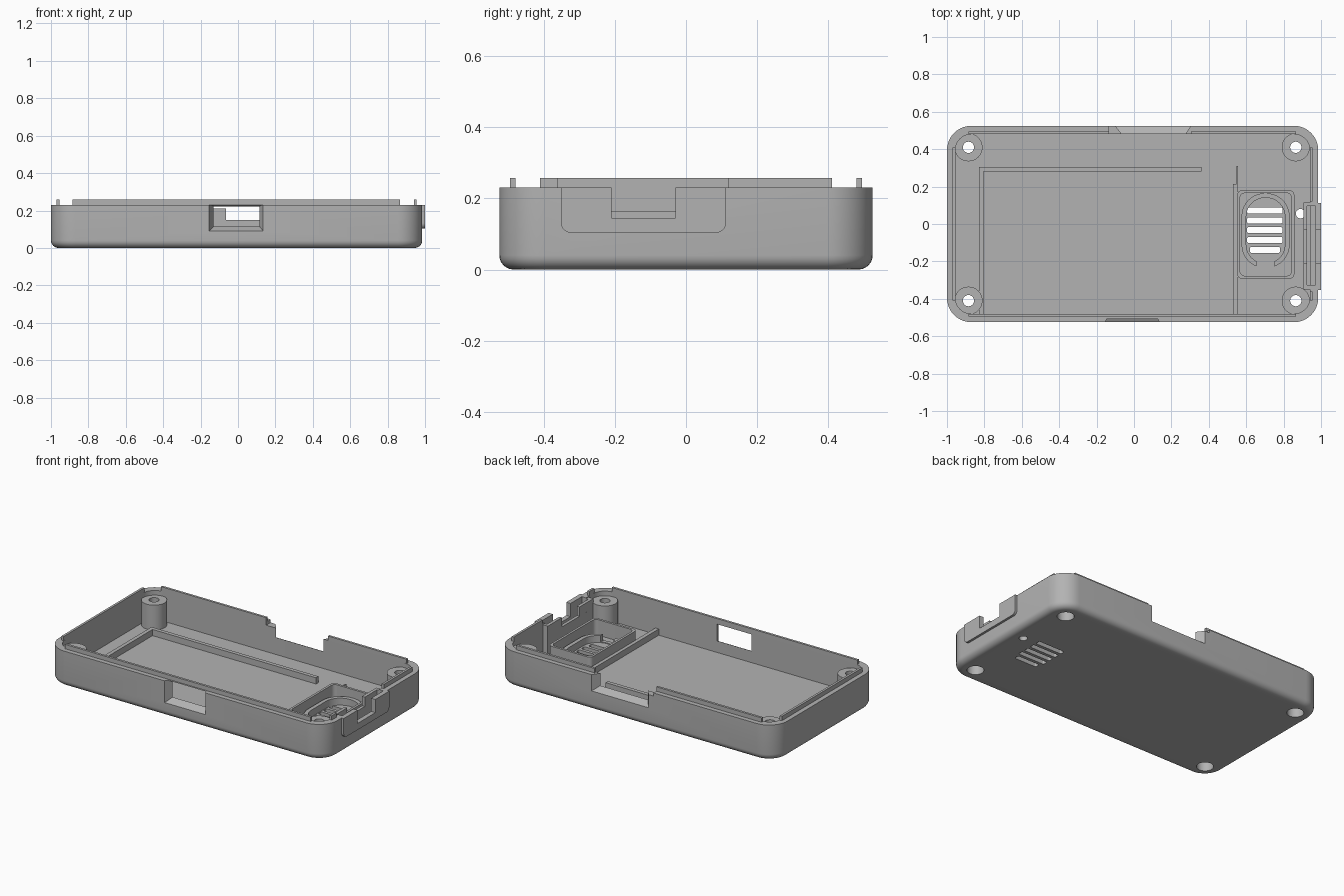
import bpy, bmesh
from math import sin, cos, pi, radians

cube = bpy.data.objects.get("Cube")
if cube:
    bpy.data.objects.remove(cube, do_unlink=True)

grey = bpy.data.materials.new("grey_plastic")
grey.use_nodes = True
grey.diffuse_color = (0.45, 0.45, 0.45, 1)
grey.node_tree.nodes["Principled BSDF"].inputs["Base Color"].default_value = grey.diffuse_color


def loft(name, rings, closed=False):
    """Skin a list of equal rings of 3D points; cap the ends or join them."""
    bm = bmesh.new()
    loops = [[bm.verts.new(p) for p in r] for r in rings]
    n = len(loops[0])
    pairs = list(zip(loops, loops[1:]))
    if closed:
        pairs.append((loops[-1], loops[0]))
    else:
        bm.faces.new(loops[0][::-1])
        bm.faces.new(loops[-1])
    for a, b in pairs:
        for i in range(n):
            j = (i + 1) % n
            bm.faces.new((a[i], a[j], b[j], b[i]))
    bmesh.ops.recalc_face_normals(bm, faces=bm.faces)
    mesh = bpy.data.meshes.new(name)
    bm.to_mesh(mesh)
    bm.free()
    mesh.materials.append(grey)
    ob = bpy.data.objects.new(name, mesh)
    bpy.context.collection.objects.link(ob)
    return ob


def outline(u0, u1, v0, v1, radii=0.0, steps=10):
    """Rectangle outline with a radius per corner, counter-clockwise."""
    if not isinstance(radii, tuple):
        radii = (radii,) * 4
    pts = []
    corners = ((u0, v0, 1, 1), (u1, v0, -1, 1), (u1, v1, -1, -1), (u0, v1, 1, -1))
    for k, ((u, v, su, sv), r) in enumerate(zip(corners, radii)):
        for i in range(steps + 1 if r else 1):
            a = pi + k * pi / 2 + i * pi / 2 / steps
            pts.append((u + r * (su + cos(a)), v + r * (sv + sin(a))) if r else (u, v))
    return pts


def at_z(pts, z):
    return [(u, v, z) for u, v in pts]


def at_y(pts, y):
    return [(u, y, v) for u, v in pts]


def at_x(pts, x):
    return [(x, u, v) for u, v in pts]


def block(name, x0, x1, y0, y1, z0, z1, r=0.0):
    pts = outline(x0, x1, y0, y1, r)
    return loft(name, [at_z(pts, z0), at_z(pts, z1)])


def cylinder(name, x, y, r, z0, z1):
    return block(name, x - r, x + r, y - r, y + r, z0, z1, r)


def tube_wall(name, outer, inner, z0, z1):
    return loft(name, [at_z(outer, z0), at_z(outer, z1), at_z(inner, z1), at_z(inner, z0)], True)


def cut(target, cutters):
    for c in cutters:
        m = target.modifiers.new("cut", "BOOLEAN")
        m.operation, m.solver, m.object = "DIFFERENCE", "EXACT", c
        bpy.context.view_layer.objects.active = target
        bpy.ops.object.modifier_apply(modifier=m.name)


FLOOR, RIM, LIP = 0.04, 0.23, 0.258
X0, X1, Y, R = -1.0, 0.985, 0.525, 0.13


def shell_ring(inset, z):
    return at_z(outline(X0 + inset, X1 - inset, -Y + inset, Y - inset, R - inset), z)


# Tray with rounded bottom edge
FIL = 0.04
rings = [shell_ring(FIL * (1 - sin(a)), FIL * (1 - cos(a)))
         for a in [i * pi / 12 for i in range(7)]]
rings += [shell_ring(0, RIM), shell_ring(0.045, RIM), shell_ring(0.045, FLOOR)]
shell = loft("tray_shell", rings)
parts = [shell]

# Cutters for the wall openings
win_out, win_in = outline(-0.155, 0.135, 0.09, 0.235), outline(-0.13, 0.115, 0.115, 0.222)
front_window = loft("front_window_cutter", [at_y(win_out, -0.6), at_y(win_out, -Y),
                                            at_y(win_in, -0.48), at_y(win_in, -0.4)])
no_out, no_in = outline(-0.1, 0.305, 0.125, 0.4), outline(-0.065, 0.275, 0.15, 0.4)
back_notch = loft("back_notch_cutter", [at_y(no_in, 0.4), at_y(no_in, 0.48),
                                        at_y(no_out, Y), at_y(no_out, 0.6)])
back_step = block("back_step_cutter", -0.135, 0.0, 0.47, 0.6, 0.21, 0.4)
switch_pocket = block("switch_pocket_cutter", 0.925, 0.97, -0.325, 0.095, FLOOR + 0.01, 0.4)
switch_notch = block("switch_notch_cutter", 0.935, 1.1, -0.21, -0.03, 0.145, 0.4)

# Cutters for the floor: speaker slots, small hole
floor_cutters = [cylinder("small_hole_cutter", 0.89, 0.055, 0.025, -0.1, 0.1)]
for i in range(5):
    y = 0.072 - 0.0525 * i
    half = 0.095 if i < 4 else 0.08
    floor_cutters.append(block("slot_cutter", 0.7 - half, 0.7 + half, y - 0.016, y + 0.016,
                               -0.1, 0.1, 0.008))

# Screw posts with through holes and recessed undersides
screw_cutters = []
for x in (-0.885, 0.865):
    for y in (-0.41, 0.41):
        hole = cylinder("screw_hole_cutter", x, y, 0.03, -0.1, 0.4)
        recess = cylinder("screw_head_cutter", x, y, 0.05, -0.1, 0.13)
        post = cylinder("screw_post", x, y, 0.075, 0.02, 0.2)
        cut(post, [hole, recess])
        screw_cutters += [hole, recess]
        parts.append(post)

wall_cutters = [front_window, back_notch, back_step, switch_pocket, switch_notch]
cut(shell, wall_cutters + floor_cutters + screw_cutters)

# Raised lips along the rim
for name, box in {
    "front_lip": (-0.885, 0.865, -0.495, -0.48),
    "back_lip_a": (-0.885, -0.135, 0.48, 0.495),
    "back_lip_b": (0.305, 0.865, 0.48, 0.495),
    "right_lip": (-0.97, -0.955, -0.41, 0.41),
    "left_lip_front": (0.94, 0.955, -0.41, -0.36),
    "left_lip_back": (0.94, 0.955, 0.12, 0.41),
}.items():
    parts.append(block(name, *box, RIM - 0.002, LIP))

# Outer switch plate with rounded lower corners
plate_pts = outline(-0.352, 0.113, 0.103, RIM, (0.03, 0.03, 0, 0))
plate = loft("switch_plate", [at_x(plate_pts, 0.975), at_x(plate_pts, 1.0)])
cut(plate, [switch_notch])
parts.append(plate)

# Inner switch holder
BASE = FLOOR - 0.01
for name, box in {
    "switch_rail": (0.905, 0.925, -0.35, 0.11, BASE, 0.165),
    "switch_rail_front": (0.905, 0.925, -0.35, -0.21, BASE, 0.225),
    "switch_rail_back": (0.905, 0.925, -0.03, 0.11, BASE, 0.225),
    "switch_end_front": (0.905, 0.945, -0.35, -0.325, BASE, 0.225),
    "switch_end_back": (0.905, 0.945, 0.095, 0.115, BASE, 0.225),
    # Low ridges framing the flat bay
    "bay_ridge_back": (-0.83, 0.36, 0.28, 0.305, BASE, 0.08),
    "bay_ridge_right": (-0.83, -0.805, -0.485, 0.305, BASE, 0.08),
    "bay_ridge_left": (0.53, 0.555, -0.485, 0.215, BASE, 0.08),
    "bay_ridge_tip": (0.547, 0.555, 0.2, 0.31, BASE, 0.08),
}.items():
    parts.append(block(name, *box))

# Speaker holder: outer frame, inner ledge and oval ring
outer = outline(0.552, 0.857, -0.292, 0.18, 0.025)
middle = outline(0.567, 0.842, -0.277, 0.165, 0.025)
ledge = outline(0.575, 0.832, -0.235, 0.165, 0.125)
oval = outline(0.6, 0.807, -0.21, 0.14, 0.1)
parts.append(tube_wall("speaker_frame", outer, middle, BASE, 0.14))
ring = tube_wall("speaker_ring", ledge, oval, BASE, 0.085)
gap = block("speaker_gap_cutter", 0.655, 0.75, -0.3, -0.19, FLOOR + 0.005, 0.3)
cut(ring, [gap])
parts.append(ring)

# Remove helpers and shade the parts
for c in wall_cutters + floor_cutters + screw_cutters + [gap]:
    bpy.data.objects.remove(c, do_unlink=True)
bpy.ops.object.select_all(action="DESELECT")
for p in parts:
    p.select_set(True)
bpy.context.view_layer.objects.active = shell
bpy.ops.object.shade_smooth_by_angle(angle=radians(30))
